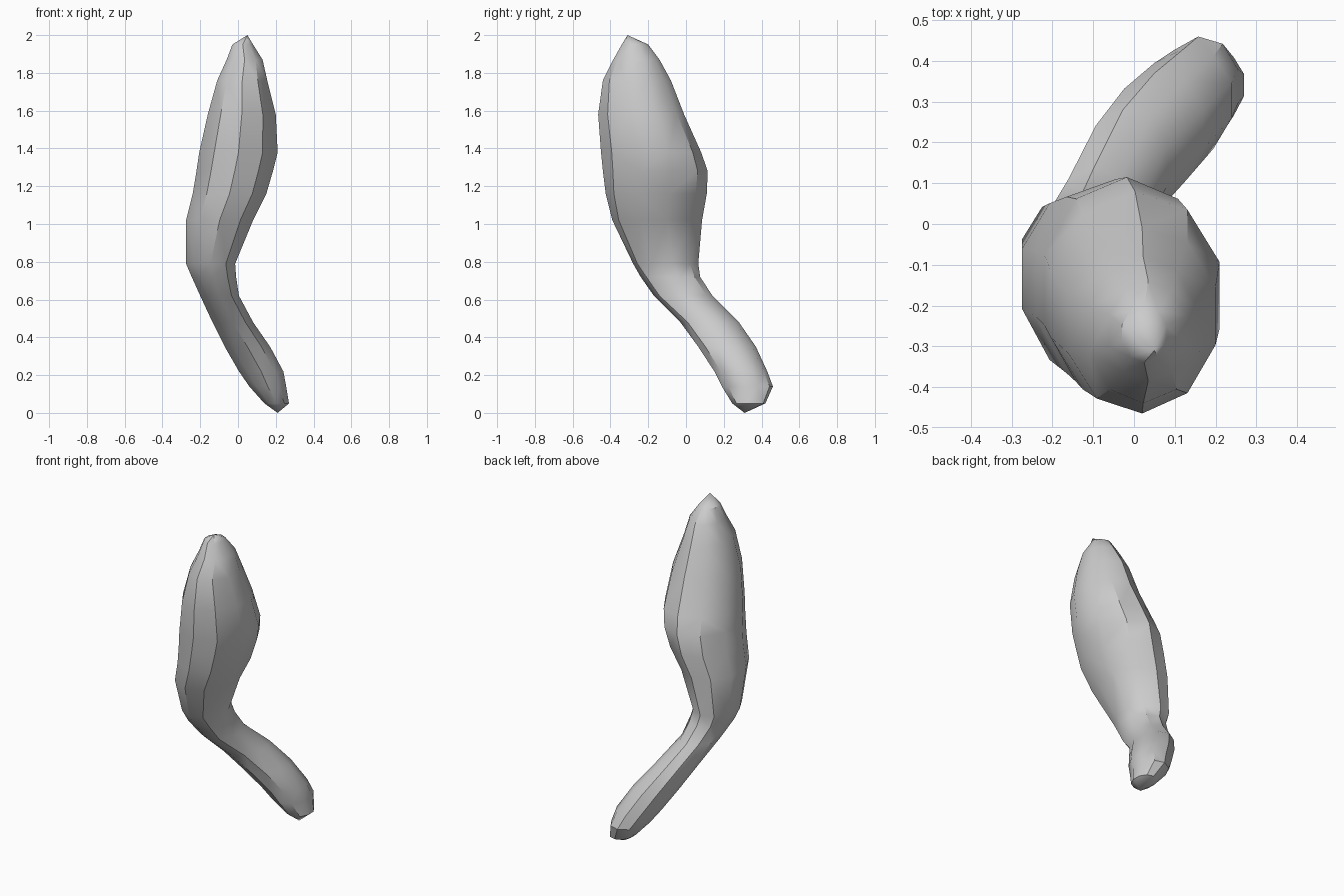
import bpy
import bmesh
from math import cos, sin, pi, radians

SIDES = 10

# Cross-sections from the top down:
# height, x range, y range, skew of the oval
SECTIONS = [
    (1.95, -.03, .08, -.34, -.20, 0),
    (1.87, -.06, .13, -.385, -.14, 0),
    (1.76, -.11, .155, -.44, -.08, 0),
    (1.58, -.16, .20, -.465, -.01, .05),
    (1.38, -.205, .21, -.45, .08, .04),
    (1.28, -.22, .185, -.44, .115, 0),
    (1.16, -.24, .15, -.425, .11, -.05),
    (1.02, -.275, .08, -.39, .085, -.08),
    (.79, -.275, -.015, -.28, .065, -.1),
    (.72, -.245, -.01, -.24, .075, 0),
    (.62, -.20, .005, -.17, .14, 0),
    (.48, -.135, .08, -.03, .28, .1),
    (.35, -.07, .17, .065, .37, .1),
    (.22, .005, .24, .15, .43, .1),
    (.14, .06, .255, .19, .46, .1),
    (.05, .14, .27, .245, .42, .1),
]
TOP_POINT = (.05, -.31, 2)
BOTTOM_POINT = (.21, .31, 0)


def remove_default_cube():
    cube = bpy.data.objects.get("Cube")
    if cube:
        bpy.data.objects.remove(cube, do_unlink=True)


def make_material(name, colour):
    material = bpy.data.materials.new(name)
    material.use_nodes = True
    material.diffuse_color = colour
    shader = material.node_tree.nodes["Principled BSDF"]
    shader.inputs["Base Color"].default_value = colour
    return material


def fit(values, low, high):
    """Stretch a list of values so that it spans low to high."""
    start, end = min(values), max(values)
    return [low + (v - start) / (end - start) * (high - low) for v in values]


def add_ring(bm, height, left, right, front, back, skew):
    """Add one oval with a ridge at front and back and blunt sides."""
    angles = [2 * pi * (i + .5) / SIDES for i in range(SIDES)]
    xs = fit([cos(a) for a in angles], left, right)
    ys = fit([sin(a + skew) for a in angles], front, back)
    return [bm.verts.new((x, y, height)) for x, y in zip(xs, ys)]


def close_end(bm, ring, point):
    """Close a ring with a fan of triangles."""
    tip = bm.verts.new(point)
    for i, vert in enumerate(ring):
        bm.faces.new((vert, ring[(i + 1) % SIDES], tip))


def build_limb(name, material):
    """Loft the bulging upper limb and the bent shank as one skin."""
    bm = bmesh.new()
    rings = [add_ring(bm, *section) for section in SECTIONS]
    for upper, lower in zip(rings, rings[1:]):
        for i in range(SIDES):
            j = (i + 1) % SIDES
            bm.faces.new((upper[i], lower[i], lower[j], upper[j]))
    close_end(bm, rings[0], TOP_POINT)
    close_end(bm, rings[-1], BOTTOM_POINT)
    bmesh.ops.triangulate(bm, faces=bm.faces[:], quad_method='SHORT_EDGE')
    bmesh.ops.recalc_face_normals(bm, faces=bm.faces[:])

    mesh = bpy.data.meshes.new(name)
    bm.to_mesh(mesh)
    bm.free()
    mesh.materials.append(material)
    limb = bpy.data.objects.new(name, mesh)
    bpy.context.collection.objects.link(limb)
    return limb


remove_default_cube()
grey = make_material("plain grey", (.6, .6, .6, 1))
limb = build_limb("bent_limb", grey)

# Soft shading with crisp ridges
bpy.ops.object.select_all(action='DESELECT')
limb.select_set(True)
bpy.context.view_layer.objects.active = limb
bpy.ops.object.shade_smooth_by_angle(angle=radians(35))
